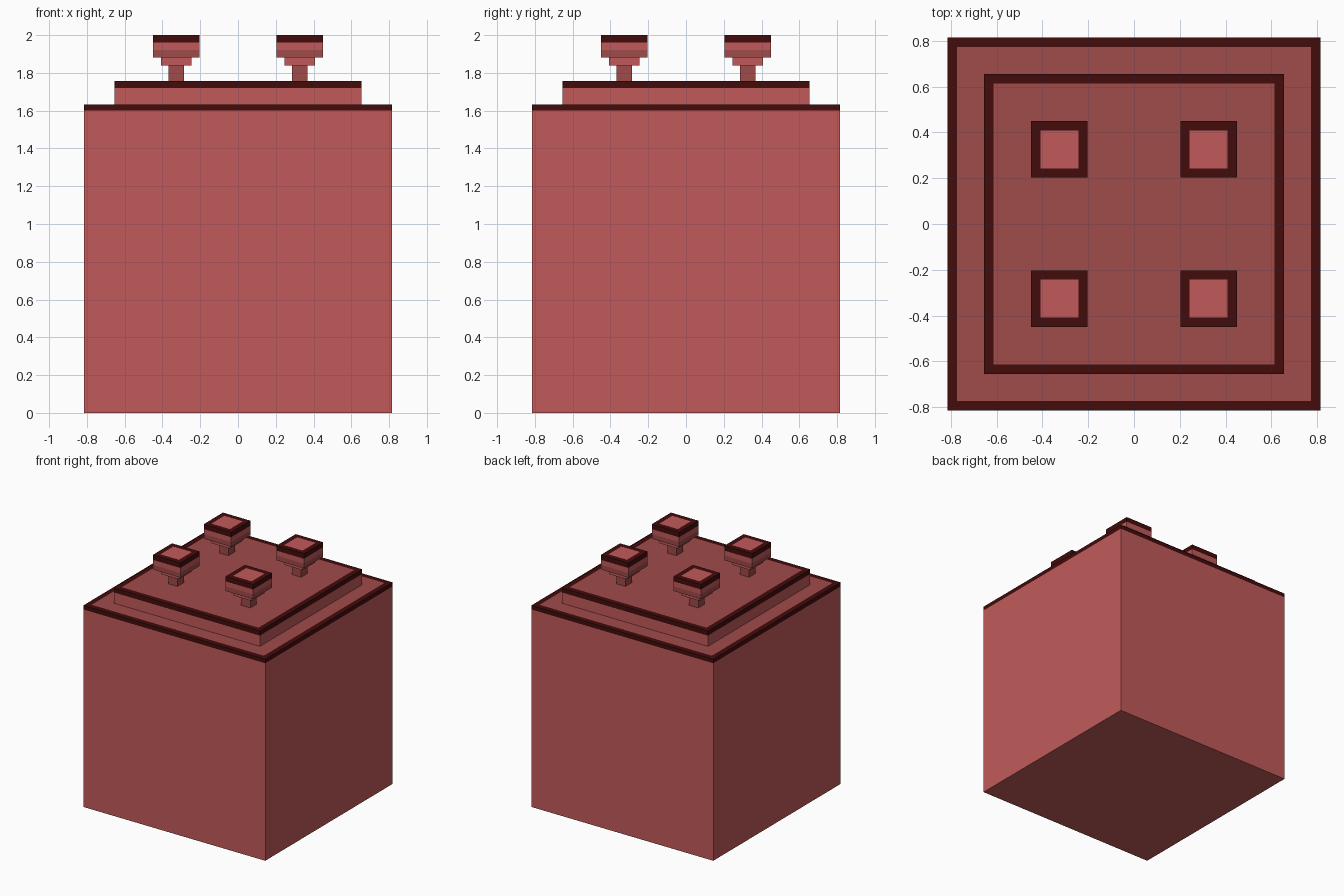
import bpy
import bmesh

if "Cube" in bpy.data.objects:
    bpy.data.objects.remove(bpy.data.objects["Cube"])


def make_material(name, color):
    m = bpy.data.materials.new(name)
    m.diffuse_color = (*color, 1.0)
    m.use_nodes = True
    m.node_tree.nodes["Principled BSDF"].inputs["Base Color"].default_value = m.diffuse_color
    return m


MATS = [
    make_material("light red", (0.539, 0.102, 0.102)),
    make_material("mid red", (0.352, 0.069, 0.069)),
    make_material("dark maroon", (0.056, 0.0035, 0.0035)),
]
LIGHT, MID, DARK = 0, 1, 2


def square_turned(name, profile, bands, bottom, top, center=(0, 0)):
    """Stack square rings (half width, z); one colour per band between rings."""
    bm = bmesh.new()
    cx, cy = center
    rings = [[bm.verts.new((cx + sx * h, cy + sy * h, z))
              for sx, sy in ((-1, -1), (1, -1), (1, 1), (-1, 1))]
             for h, z in profile]
    for a, b, mat in zip(rings, rings[1:], bands):
        for i in range(4):
            j = (i + 1) % 4
            bm.faces.new((a[i], a[j], b[j], b[i])).material_index = mat
    bm.faces.new(rings[0][::-1]).material_index = bottom
    bm.faces.new(rings[-1]).material_index = top
    mesh = bpy.data.meshes.new(name)
    bm.to_mesh(mesh)
    bm.free()
    for m in MATS:
        mesh.materials.append(m)
    obj = bpy.data.objects.new(name, mesh)
    bpy.context.collection.objects.link(obj)
    return obj


# Main block with a dark rim around its top edge
square_turned("body",
              [(0.815, 0), (0.815, 1.6), (0.815, 1.633), (0.772, 1.633)],
              [LIGHT, DARK, DARK], LIGHT, MID)

# Raised plate with the same rim
square_turned("top_plate",
              [(0.655, 1.633), (0.655, 1.72), (0.655, 1.757), (0.613, 1.757)],
              [LIGHT, DARK, DARK], LIGHT, MID)

# Four stepped knobs: stem, collar, cap with dark rim
for sx, side in ((-1, "left"), (1, "right")):
    for sy, end in ((-1, "front"), (1, "back")):
        square_turned(f"knob_{end}_{side}",
                      [(0.041, 1.757), (0.041, 1.84), (0.081, 1.84),
                       (0.081, 1.882), (0.123, 1.882), (0.123, 1.92),
                       (0.123, 1.96), (0.123, 2.0), (0.083, 2.0)],
                      [MID, LIGHT, LIGHT, MID, MID, LIGHT, DARK, DARK],
                      MID, LIGHT, (sx * 0.326, sy * 0.326))
